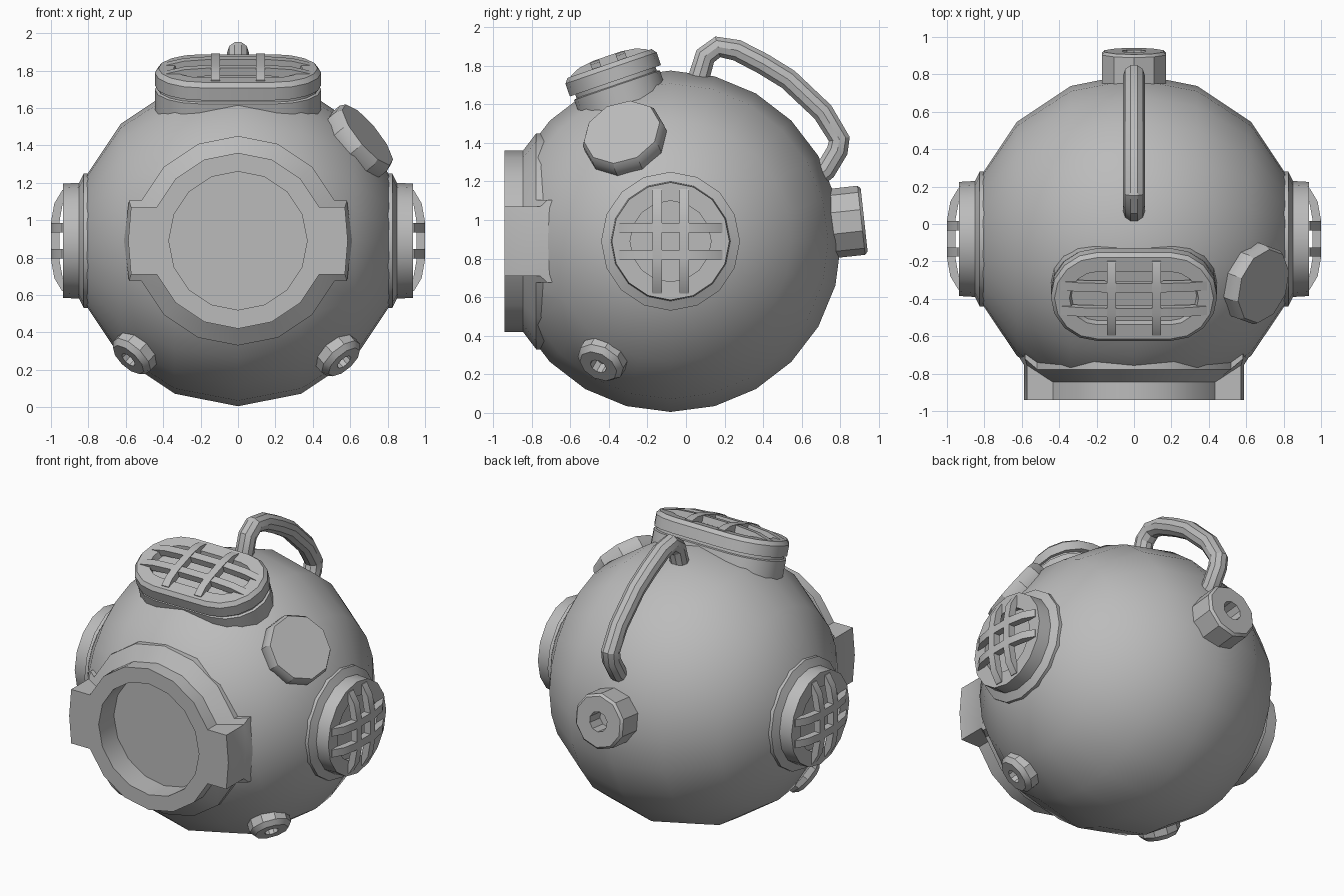
import bpy, bmesh, math
from mathutils import Vector, Matrix

if "Cube" in bpy.data.objects:
    bpy.data.objects.remove(bpy.data.objects["Cube"])

CENTRE = Vector((0, -0.08, 0.89))
RADIUS = 0.885

metal = bpy.data.materials.new("grey_metal")
metal.diffuse_color = (0.5, 0.5, 0.5, 1)
metal.use_nodes = True
metal.node_tree.nodes["Principled BSDF"].inputs["Base Color"].default_value = metal.diffuse_color


def frame(direction):
    """Local axes at the helmet centre: z points outwards, y points up."""
    n = Vector(direction).normalized()
    up = Vector((0, 0, 1))
    v = (up - n * up.dot(n)).normalized()
    u = v.cross(n)
    m = Matrix((u, v, n)).transposed().to_4x4()
    m.translation = CENTRE
    return m


def finish(name, bm, matrix=Matrix()):
    bmesh.ops.transform(bm, matrix=matrix, verts=bm.verts)
    mesh = bpy.data.meshes.new(name)
    bm.to_mesh(mesh)
    bm.free()
    mesh.materials.append(metal)
    ob = bpy.data.objects.new(name, mesh)
    bpy.context.collection.objects.link(ob)
    smooth(ob)
    return ob


def smooth(ob):
    bpy.ops.object.select_all(action='DESELECT')
    ob.select_set(True)
    bpy.context.view_layer.objects.active = ob
    bpy.ops.object.shade_smooth_by_angle(angle=math.radians(30))


def loft(name, loops, matrix):
    """Skin a row of equal closed loops and cap both ends."""
    bm = bmesh.new()
    rows = [[bm.verts.new(p) for p in loop] for loop in loops]
    n = len(rows[0])
    for a, b in zip(rows, rows[1:]):
        for i in range(n):
            j = (i + 1) % n
            bm.faces.new((a[i], a[j], b[j], b[i]))
    bm.faces.new(rows[0])
    bm.faces.new(rows[-1])
    bmesh.ops.remove_doubles(bm, verts=bm.verts, dist=1e-4)
    bmesh.ops.recalc_face_normals(bm, faces=bm.faces)
    return finish(name, bm, matrix)


def lathe(name, profile, sides, matrix, stretch=0.0):
    """Turned part from (radius, height); stretch makes it an oblong."""
    loops = []
    for r, h in profile:
        loop = []
        for half in (0, 1):
            steps = sides // 2 + (1 if stretch else 0)
            for k in range(steps):
                a = -math.pi / 2 + half * math.pi + k * 2 * math.pi / sides
                shift = stretch * (1 - 2 * half)
                loop.append((r * math.cos(a) + shift, r * math.sin(a), h))
        loops.append(loop)
    return loft(name, loops, matrix)


def bar(name, matrix, along_x, offset, half, base, rise, width=0.05, thick=0.045):
    """Arched guard bar."""
    loops = []
    for t, k in ((-1, 0), (-.74, .7), (-.37, 1), (.37, 1), (.74, .7), (1, 0)):
        top = base + rise * k
        loop = []
        for w, h in ((-1, top), (1, top), (1, top - thick), (-1, top - thick)):
            p, q = t * half, offset + w * width / 2
            loop.append((p, q, h) if along_x else (q, p, h))
        loops.append(loop)
    return loft(name, loops, matrix)


# Helmet shell: sphere with its poles at the sides, open behind the front window
bm = bmesh.new()
bmesh.ops.create_uvsphere(bm, u_segments=24, v_segments=8, radius=RADIUS)
bmesh.ops.rotate(bm, verts=bm.verts, matrix=Matrix.Rotation(math.pi / 2, 3, 'Y'))
bmesh.ops.translate(bm, verts=bm.verts, vec=CENTRE)
bmesh.ops.bisect_plane(bm, geom=bm.verts[:] + bm.edges[:] + bm.faces[:],
                       plane_co=(0, -0.85, 0), plane_no=(0, -1, 0), clear_outer=True)
finish("helmet_shell", bm)


# Front window: round frame with a square tab on each side
def tabbed_loop(r, h, corner=None, middle=None, tab_h=None):
    a = math.pi / 8
    corner = corner or r * math.cos(a)
    middle = middle or r
    tab_h = tab_h or h
    s = r * math.sin(a)
    ring = [(r * math.cos(k * a), r * math.sin(k * a), h) for k in range(1, 8)]
    side = [(middle, 0, tab_h), (corner, s, tab_h)] + ring + [(-corner, s, tab_h)]
    return side + [(-x, -y, z) for x, y, z in side]


loft("front_window", [
    tabbed_loop(.56, .60, .583, .61, .55),
    tabbed_loop(.56, .697, .583, .61, .64),
    tabbed_loop(.47, .765, .572, .587, .675),
    tabbed_loop(.47, .86, .572, .587),
    tabbed_loop(.37, .86),
    tabbed_loop(.37, .70),
], frame((0, -1, 0)))

# Side windows with crossed guard bars
for side, sign in (("right", 1), ("left", -1)):
    m = frame((sign, 0, 0))
    lathe(side + "_window", [(.36, .70), (.36, .825), (.31, .85), (.305, .935),
                             (.21, .935), (.21, .895)], 16, m)
    for off in (-.07, .07):
        bar(side + "_guard_upright", m, False, off, .27, .94, .06)
        bar(side + "_guard_crossbar", m, True, off, .27, .94, .06)

# Oblong top window with guard bars
m = frame((0, -.325, .946))
lathe("top_window_base", [(.235, .55), (.235, .855), (.22, .86), (.22, .88)], 16, m, .21)
lathe("top_window_frame", [(.25, .88), (.25, .95), (.23, .975), (.15, .975), (.14, .935)],
      16, m, .195)
for off in (-.07, .07):
    bar("top_guard_long", m, True, off, .39, .975, .035)
for off in (-.12, .12):
    bar("top_guard_short", m, False, off, .21, .98, .035)

# Round plate on the upper right
lathe("round_plate", [(.19, .75), (.22, .85), (.22, .90), (.205, .93)], 10,
      frame((.685, -.25, .56)))

# Small lower valves and the rear hose fitting
for side, x in (("right", .56), ("left", -.59)):
    lathe(side + "_valve", [(.13, .75), (.13, .91), (.105, .94), (.045, .94), (.045, .88)],
          10, frame((x, -.37, -.64)))
lathe("hose_fitting", [(.18, .75), (.18, .995), (.165, 1.01), (.065, 1.01), (.065, .90)],
      10, frame((0, 1, .11)))

# Carrying handle: bent tube
path = [(.06, 1.66), (.07, 1.75), (.10, 1.85), (.165, 1.898), (.265, 1.88), (.40, 1.81),
        (.53, 1.73), (.71, 1.56), (.795, 1.42), (.785, 1.36), (.725, 1.26), (.65, 1.2)]
curve = bpy.data.curves.new("handle", 'CURVE')
curve.dimensions = '3D'
curve.bevel_depth = .058
curve.bevel_resolution = 3
curve.use_fill_caps = True
spline = curve.splines.new('POLY')
spline.points.add(len(path) - 1)
for point, (y, z) in zip(spline.points, path):
    point.co = (0, y, z, 1)
curve.materials.append(metal)
handle = bpy.data.objects.new("handle", curve)
bpy.context.collection.objects.link(handle)
bpy.ops.object.select_all(action='DESELECT')
handle.select_set(True)
bpy.context.view_layer.objects.active = handle
bpy.ops.object.convert(target='MESH')
smooth(bpy.context.view_layer.objects.active)
